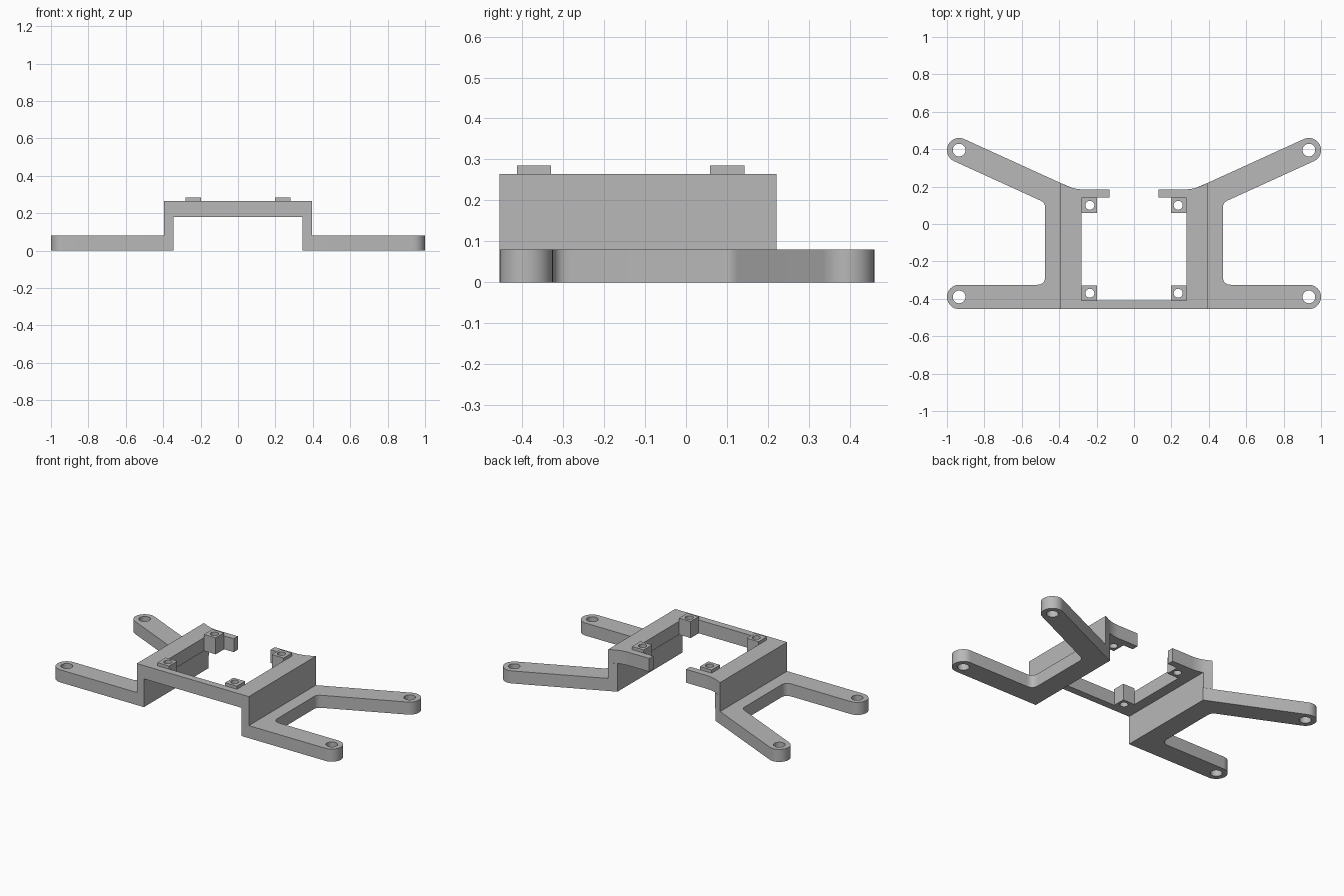
import bpy, bmesh, math
from mathutils import Vector

if "Cube" in bpy.data.objects:
    bpy.data.objects.remove(bpy.data.objects["Cube"])

grey = bpy.data.materials.new("plain grey")
grey.diffuse_color = (0.48, 0.48, 0.48, 1)
grey.use_nodes = True
grey.node_tree.nodes["Principled BSDF"].inputs["Base Color"].default_value = grey.diffuse_color

TILT = math.radians(24.5)          # sweep of the rear legs
WALL_IN, WALL_OUT, FRONT = 0.345, 0.395, -0.455
LEG_TOP, DECK_LOW, DECK_TOP, PAD_TOP = 0.08, 0.18, 0.265, 0.285
FOOT_X, FOOT_R = 0.935, 0.065
REAR_Y, FRONT_Y = 0.395, -0.39


def arc(cx, cy, r, a0, a1, n=16):
    return [(cx + r * math.cos(a0 + (a1 - a0) * i / n),
             cy + r * math.sin(a0 + (a1 - a0) * i / n)) for i in range(n + 1)]


def fillet(before, corner, after, cut, n=8):
    a, c, b = Vector(before), Vector(corner), Vector(after)
    p, q = c + (a - c).normalized() * cut, c + (b - c).normalized() * cut
    return [tuple(p * (1 - t) ** 2 + c * 2 * t * (1 - t) + q * t * t)
            for t in (i / n for i in range(n + 1))]


def extrude(name, pts, z0, z1, side=1):
    bm = bmesh.new()
    face = bm.faces.new([bm.verts.new((x * side, y, z0)) for x, y in pts])
    top = bmesh.ops.extrude_face_region(bm, geom=[face])["geom"]
    bmesh.ops.translate(bm, vec=(0, 0, z1 - z0),
                        verts=[v for v in top if isinstance(v, bmesh.types.BMVert)])
    bmesh.ops.recalc_face_normals(bm, faces=bm.faces)
    mesh = bpy.data.meshes.new(name)
    bm.to_mesh(mesh)
    bm.free()
    mesh.materials.append(grey)
    ob = bpy.data.objects.new(name, mesh)
    bpy.context.collection.objects.link(ob)
    return ob


def rect(x0, x1, y0, y1):
    return [(x0, y0), (x1, y0), (x1, y1), (x0, y1)]


def rear_y(x):                      # back edge of the swept leg
    return REAR_Y + FOOT_R / math.cos(TILT) + (x - FOOT_X) * math.tan(TILT)


def combine(target, tools, operation):
    for tool in tools:
        mod = target.modifiers.new("combine", 'BOOLEAN')
        mod.operation, mod.solver, mod.object = operation, 'EXACT', tool
        bpy.context.view_layer.update()
        graph = bpy.context.evaluated_depsgraph_get()
        mesh = bpy.data.meshes.new_from_object(target.evaluated_get(graph))
        target.modifiers.clear()
        target.data = mesh
        bpy.data.objects.remove(tool)


# Leg outline: front foot, rear swept foot and rounded inner corners
inner_x = 0.475
inner_rear = (inner_x, REAR_Y - FOOT_R / math.cos(TILT)
              + (inner_x - FOOT_X) * math.tan(TILT))
inner_front = (inner_x, FRONT_Y + FOOT_R)
leg = [(WALL_IN, FRONT)]
leg += arc(FOOT_X, FRONT_Y, FOOT_R, -math.pi / 2, math.pi / 2)
leg += fillet((FOOT_X, inner_front[1]), inner_front, inner_rear, 0.045)
leg += fillet(inner_front, inner_rear, (FOOT_X, REAR_Y - FOOT_R / math.cos(TILT)), 0.028)
leg += arc(FOOT_X, REAR_Y, FOOT_R, TILT - math.pi / 2, TILT + math.pi / 2)
leg += [(WALL_IN, rear_y(WALL_IN))]

# Deck outline: front bar, side rails and rear tabs as one open ring
tab_y = 0.185
bend = (FOOT_X + (tab_y - rear_y(FOOT_X)) / math.tan(TILT), tab_y)
half = [(0.28, -0.41), (0.28, 0.143), (0.13, 0.143), (0.13, tab_y)]
half += fillet((0.13, tab_y), bend, (WALL_OUT, rear_y(WALL_OUT)), 0.045)
half += [(WALL_OUT, rear_y(WALL_OUT)), (WALL_OUT, FRONT)]
deck = half + [(-x, y) for x, y in reversed(half)]

frame = extrude("frame", deck, DECK_LOW, DECK_TOP)
wall = [(WALL_IN, FRONT), (WALL_OUT, FRONT),
        (WALL_OUT, rear_y(WALL_OUT)), (WALL_IN, rear_y(WALL_IN) + 0.002)]
solids, holes = [], []
for s in (1, -1):
    solids.append(extrude("side wall", wall, LEG_TOP, DECK_LOW, s))
    solids.append(extrude("leg pair", leg, 0, LEG_TOP, s))
    # Mounting posts with screw holes
    for y0, y1, hole_y in ((-0.412, -0.33, -0.37), (0.058, 0.143, 0.1)):
        solids.append(extrude("post", rect(0.198, 0.281, y0, y1), DECK_LOW, PAD_TOP, s))
        holes.append(extrude("post hole", arc(0.236, hole_y, 0.024, 0, 2 * math.pi, 24)[:-1],
                             0.1, 0.35, s))
    for y in (FRONT_Y, REAR_Y):
        holes.append(extrude("foot hole", arc(FOOT_X, y, 0.034, 0, 2 * math.pi, 32)[:-1],
                             -0.1, 0.15, s))
combine(frame, solids, 'UNION')
combine(frame, holes, 'DIFFERENCE')

# Smooth the rounded edges, keep the corners crisp
bpy.context.view_layer.objects.active = frame
frame.select_set(True)
bpy.ops.object.shade_smooth_by_angle(angle=math.radians(30))
